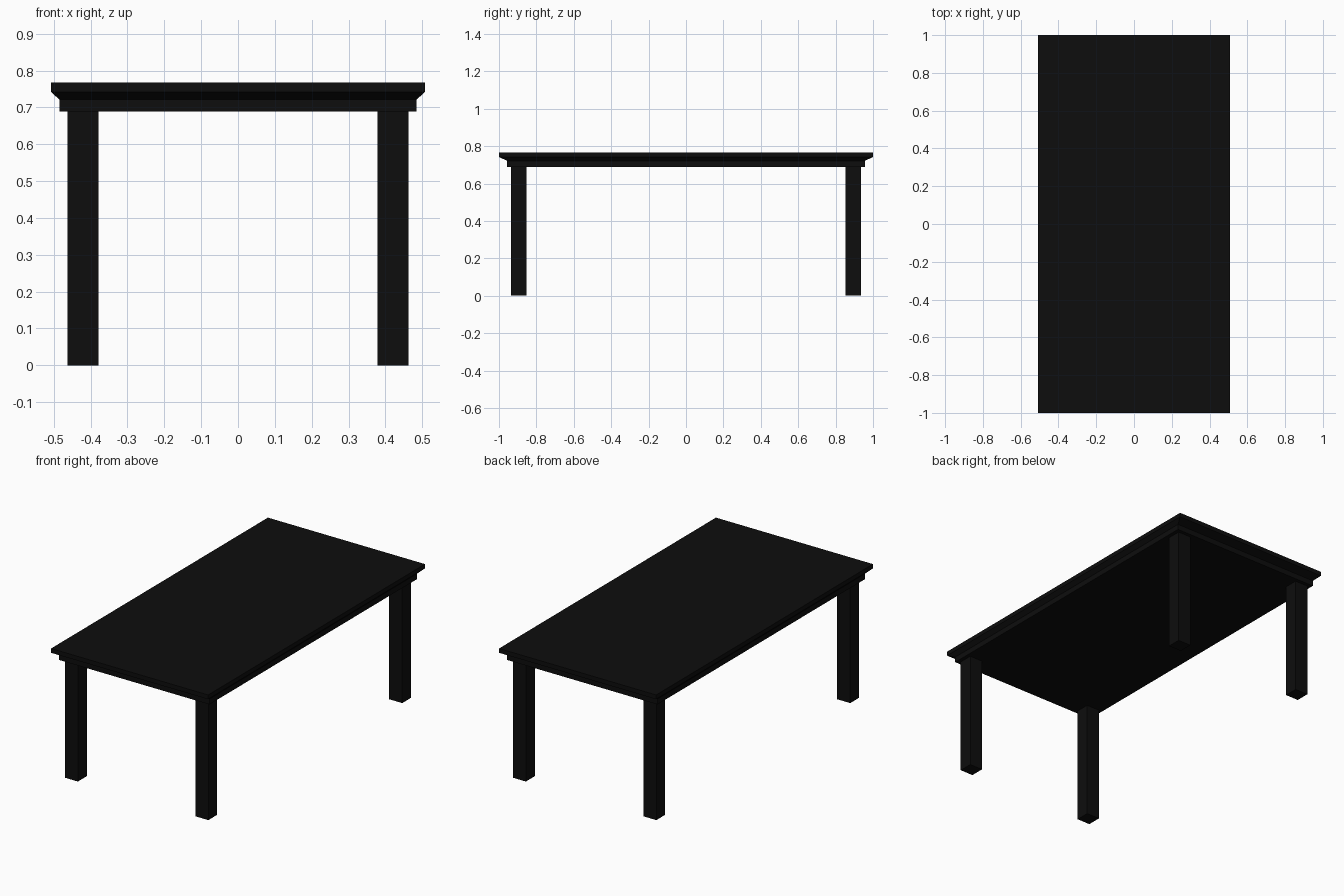
import bpy, bmesh

if "Cube" in bpy.data.objects:
    bpy.data.objects.remove(bpy.data.objects["Cube"])

black = bpy.data.materials.new("black paint")
black.diffuse_color = (0.004, 0.004, 0.004, 1)
black.use_nodes = True
black.node_tree.nodes["Principled BSDF"].inputs["Base Color"].default_value = black.diffuse_color


def loft(name, sections, cx=0, cy=0):
    """Closed solid through rectangular sections (half x, half y, z)."""
    bm = bmesh.new()
    rings = [[bm.verts.new((cx + sx * hx, cy + sy * hy, z))
              for sx, sy in ((-1, -1), (1, -1), (1, 1), (-1, 1))]
             for hx, hy, z in sections]
    for a, b in zip(rings, rings[1:]):
        for i in range(4):
            j = (i + 1) % 4
            bm.faces.new((a[i], a[j], b[j], b[i]))
    bm.faces.new(rings[0][::-1])
    bm.faces.new(rings[-1])
    bmesh.ops.recalc_face_normals(bm, faces=bm.faces)
    mesh = bpy.data.meshes.new(name)
    bm.to_mesh(mesh)
    bm.free()
    mesh.materials.append(black)
    obj = bpy.data.objects.new(name, mesh)
    bpy.context.collection.objects.link(obj)
    return obj


# Table top: apron, sloped underside of the overhang, then square edge
loft("table_top", [(0.485, 0.956, 0.689), (0.485, 0.956, 0.721),
                   (0.507, 1.0, 0.742), (0.507, 1.0, 0.767)])

# Four square legs set in from the apron
for side, sx in (("left", -1), ("right", 1)):
    for end, sy in (("front", -1), ("back", 1)):
        loft(f"{end}_{side}_leg", [(0.042, 0.041, 0), (0.042, 0.041, 0.689)],
             sx * 0.421, sy * 0.894)
